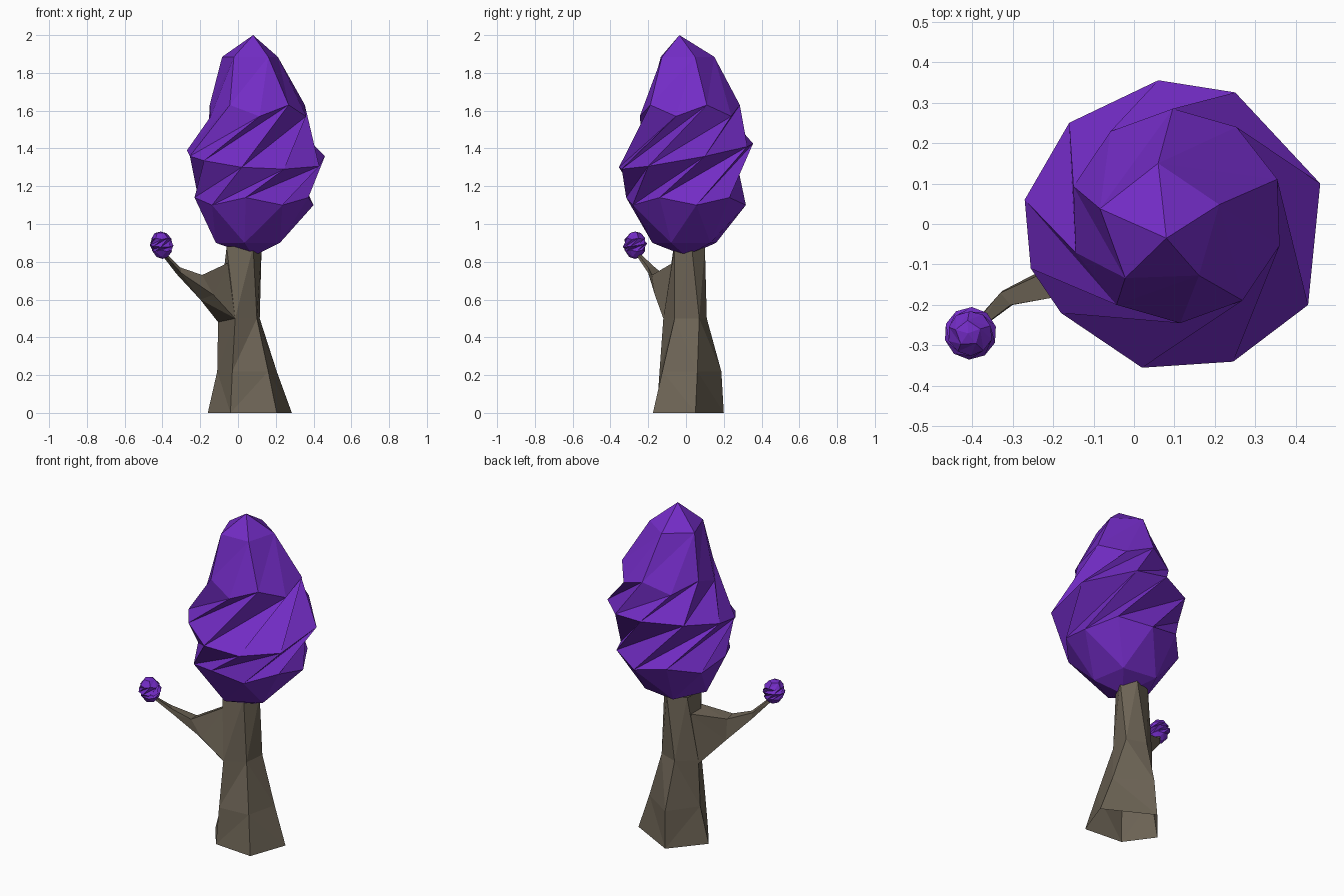
import bpy, bmesh
from math import atan2, cos, sin, hypot, radians

if "Cube" in bpy.data.objects:
    bpy.data.objects.remove(bpy.data.objects["Cube"])


def material(name, rgb):
    m = bpy.data.materials.new(name)
    m.diffuse_color = (*rgb, 1)
    m.use_nodes = True
    m.node_tree.nodes["Principled BSDF"].inputs["Base Color"].default_value = m.diffuse_color
    return m


BARK = material("bark", (0.15, 0.125, 0.09))
LEAF = material("purple_leaves", (0.17, 0.025, 0.56))


def finish(bm, name, mat):
    bmesh.ops.triangulate(bm, faces=[f for f in bm.faces if len(f.verts) == 4])
    bmesh.ops.recalc_face_normals(bm, faces=bm.faces)
    mesh = bpy.data.meshes.new(name)
    bm.to_mesh(mesh)
    bm.free()
    mesh.materials.append(mat)
    ob = bpy.data.objects.new(name, mesh)
    bpy.context.collection.objects.link(ob)
    return ob


def loft(rings, name):
    """Open-ended skin over rings with equal point counts."""
    bm = bmesh.new()
    loops = [[bm.verts.new(p) for p in r] for r in rings]
    n = len(loops[0])
    for a, b in zip(loops, loops[1:]):
        for i in range(n):
            j = (i + 1) % n
            bm.faces.new((a[i], a[j], b[j], b[i]))
    return finish(bm, name, BARK)


def foliage(name, rows, tilt=0.0, outline=()):
    """Twisted icosphere; rows: unit height, new z, radius, centre x, centre y, twist.
    The widest ring tilts and may snap to an irregular outline."""
    bm = bmesh.new()
    bmesh.ops.create_icosphere(bm, subdivisions=2, radius=1)
    for v in bm.verts:
        u = v.co.z
        _, z, r, cx, cy, twist = min(rows, key=lambda row: abs(row[0] - u))
        a = 0 if hypot(v.co.x, v.co.y) < 1e-4 else atan2(v.co.y, v.co.x)
        a += radians(twist - 3)
        x, y = cx + r * cos(a), cy + r * sin(a)
        if abs(u) < 0.1:
            if outline:
                x, y = min(outline, key=lambda p: hypot(p[0] - x, p[1] - y))
            z += tilt * (y - cy) - tilt * 0.3 * (x - cx)
        v.co = (x, y, z)
    return finish(bm, name, LEAF)


# Trunk: irregular five-sided rings, flared at the foot
trunk = [
    (0.00, [(.205, -.175), (.285, .05), (.00, .20), (-.16, .01), (-.04, -.155)]),
    (0.22, [(.16, -.125), (.205, .06), (.01, .187), (-.11, .02), (-.03, -.14)]),
    (0.50, [(.10, -.06), (.115, .07), (.00, .11), (-.105, .03), (-.015, -.12)]),
    (0.88, [(.08, -.06), (.125, .03), (.06, .10), (-.05, .06), (-.06, -.065)]),
]
loft([[(x, y, z) for x, y in ring] for z, ring in trunk], "trunk")

# Side branch: growing out of the trunk corner and tapering to the tuft
loft([
    [(-.105, .03, .48), (-.015, -.12, .50), (-.04, -.06, .80), (-.06, .05, .78)],
    [(-.20, -.10, .60), (-.13, -.165, .625), (-.19, -.18, .73), (-.20, -.11, .725)],
    [(-.325, -.165, .735), (-.30, -.20, .74), (-.305, -.20, .77), (-.33, -.17, .775)],
    [(-.41, -.26, .845), (-.395, -.27, .845), (-.39, -.265, .855), (-.40, -.255, .855)],
], "branch")

# Main crown
foliage("crown", [
    (1.0, 2.00, 0, .08, -.035, 0), (.851, 1.885, .155, .065, -.005, 95),
    (.526, 1.63, .265, .105, .02, 59), (.447, 1.57, .265, .105, .02, 59),
    (0, 1.36, .365, .095, 0, 0),
    (-.447, 1.14, .32, .085, 0, -59), (-.526, 1.10, .32, .085, 0, -59),
    (-.851, .90, .18, .06, 0, -59), (-1.0, .83, 0, .08, 0, 0)], .18,
    [(.46, .10), (.43, -.20), (.245, -.34), (.02, -.355), (-.18, -.22),
     (-.255, -.11), (-.27, .06), (-.16, .25), (.06, .355), (.25, .325)])

# Small leaf tuft at the branch tip
foliage("branch_tuft", [
    (1.0, .96, 0, -.41, -.27, 0), (.851, .952, .032, -.41, -.27, 95),
    (.526, .925, .054, -.405, -.27, 59), (.447, .918, .056, -.405, -.27, 59),
    (0, .888, .065, -.404, -.27, 0),
    (-.447, .862, .056, -.402, -.27, -59), (-.526, .855, .053, -.402, -.27, -59),
    (-.851, .825, .031, -.40, -.27, -59), (-1.0, .815, 0, -.40, -.27, 0)], .15)
